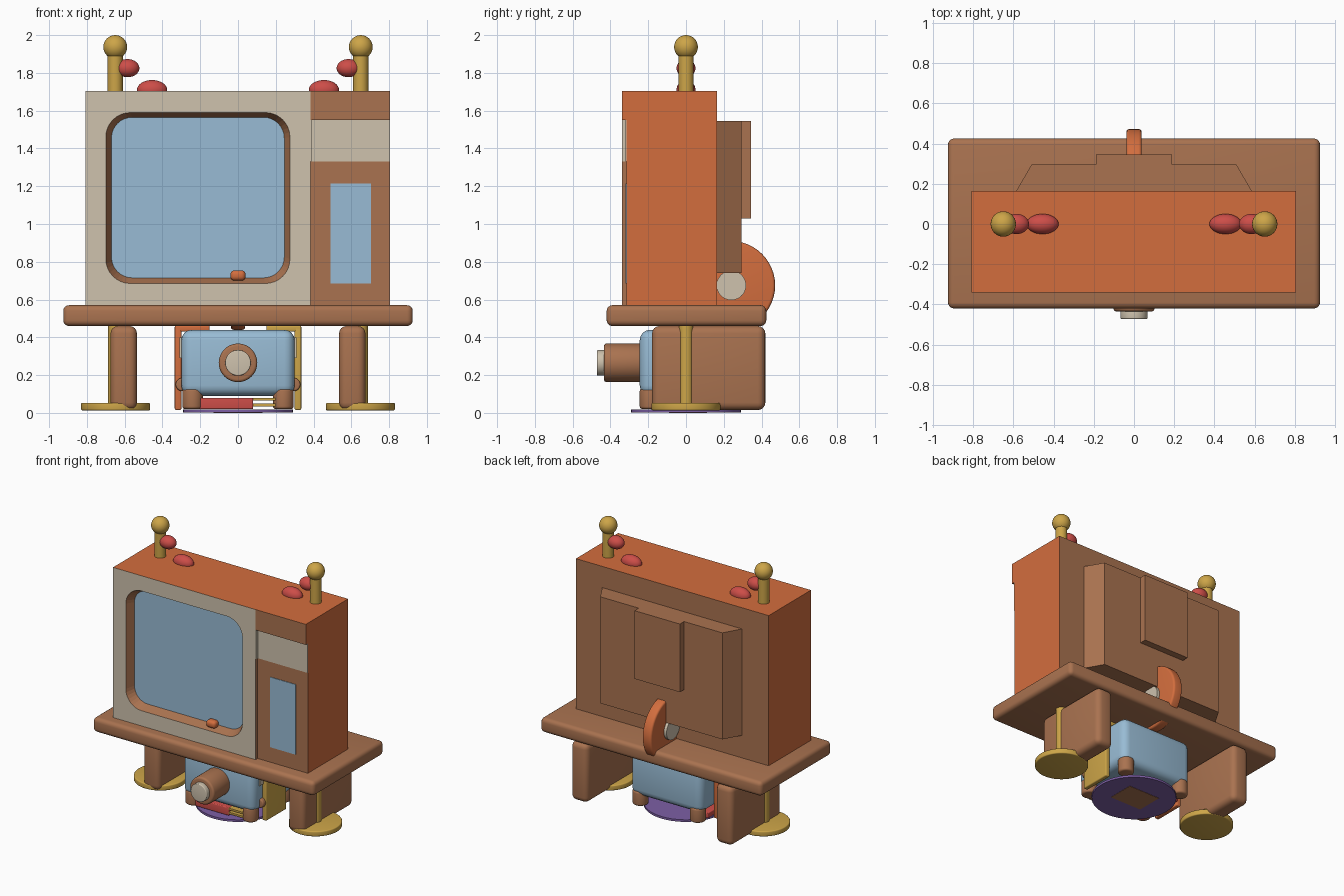
import bpy, bmesh, math
from mathutils import Matrix, Vector

cube = bpy.data.objects.get("Cube")
if cube:
    bpy.data.objects.remove(cube, do_unlink=True)


def material(name, rgb):
    m = bpy.data.materials.new(name)
    m.use_nodes = True
    m.diffuse_color = (*rgb, 1)
    m.node_tree.nodes["Principled BSDF"].inputs["Base Color"].default_value = (*rgb, 1)
    return m


brown = material("wood brown", (.40, .17, .08))
orange = material("burnt orange", (.65, .155, .048))
beige = material("warm beige", (.62, .54, .42))
blue = material("soft blue", (.315, .50, .66))
gold = material("brass gold", (.61, .376, .065))
red = material("coral red", (.61, .075, .065))
purple = material("dusty purple", (.205, .114, .376))


def finish(name, bm, mats, rule=None, smooth=True):
    bmesh.ops.recalc_face_normals(bm, faces=bm.faces)
    if rule:
        for f in bm.faces:
            f.material_index = rule(f)
    me = bpy.data.meshes.new(name)
    bm.to_mesh(me)
    bm.free()
    for m in mats:
        me.materials.append(m)
    ob = bpy.data.objects.new(name, me)
    bpy.context.collection.objects.link(ob)
    if smooth:
        bpy.ops.object.select_all(action='DESELECT')
        ob.select_set(True)
        bpy.context.view_layer.objects.active = ob
        bpy.ops.object.shade_smooth_by_angle(angle=math.radians(40))
    return ob


def box(name, xs, ys, zs, mats, bevel=0, rule=None):
    """Box from its ranges along each axis, with optional rounded edges."""
    bm = bmesh.new()
    spans = (xs, ys, zs)
    size = Matrix.Diagonal([b - a for a, b in spans] + [1])
    centre = Matrix.Translation([(a + b) / 2 for a, b in spans])
    bmesh.ops.create_cube(bm, size=1, matrix=centre @ size)
    if bevel:
        bmesh.ops.bevel(bm, geom=bm.edges[:], offset=bevel, segments=4,
                        profile=.5, affect='EDGES')
    return finish(name, bm, mats, rule, smooth=bevel > 0)


def cylinder(name, start, end, radius, mat, bevel=0):
    """Cylinder between two points, with optional rounded rims."""
    a, b = Vector(start), Vector(end)
    turn = (b - a).to_track_quat('Z', 'Y').to_matrix().to_4x4()
    bm = bmesh.new()
    bmesh.ops.create_cone(bm, cap_ends=True, segments=48, radius1=radius, radius2=radius,
                          depth=(b - a).length, matrix=Matrix.Translation((a + b) / 2) @ turn)
    if bevel:
        rims = [e for e in bm.edges if any(len(f.verts) > 4 for f in e.link_faces)]
        bmesh.ops.bevel(bm, geom=rims, offset=bevel, segments=4, profile=.5, affect='EDGES')
    return finish(name, bm, [mat])


def ellipsoid(name, centre, radii, mat):
    bm = bmesh.new()
    bmesh.ops.create_uvsphere(bm, u_segments=32, v_segments=16, radius=1,
                              matrix=Matrix.Translation(centre) @ Matrix.Diagonal((*radii, 1)))
    return finish(name, bm, [mat])


def rounded_loop(bm, x0, x1, z0, z1, r, y, steps=8):
    """Ring of vertices; with r = 0 each corner is a stack of coincident points."""
    ring = []
    corners = ((x1 - r, z1 - r), (x0 + r, z1 - r), (x0 + r, z0 + r), (x1 - r, z0 + r))
    for i, (cx, cz) in enumerate(corners):
        for k in range(steps + 1):
            a = math.pi / 2 * (i + k / steps)
            ring.append(bm.verts.new((cx + r * math.cos(a), y, cz + r * math.sin(a))))
    return ring


# Tabletop
box("tabletop", (-.925, .925), (-.42, .425), (.46, .57), [brown], .03)

# Cabinet shell, with a wooden back
box("cabinet", (-.807, .805), (-.27, .165), (.57, 1.705), [orange, brown],
    rule=lambda f: int(f.normal.y > .5))


# Screen surround: front face, sloping rim and recessed screen
bm = bmesh.new()
rings = [rounded_loop(bm, -.807, .385, .57, 1.705, 0, -.27),
         rounded_loop(bm, -.807, .385, .57, 1.705, 0, -.34),
         rounded_loop(bm, -.70, .275, .685, 1.59, .13, -.34),
         rounded_loop(bm, -.67, .245, .715, 1.565, .11, -.28)]
for ra, rb in zip(rings, rings[1:]):
    for i in range(len(ra)):
        j = (i + 1) % len(ra)
        bm.faces.new((ra[i], ra[j], rb[j], rb[i]))
bm.faces.new(rings[-1])
bmesh.ops.remove_doubles(bm, verts=bm.verts[:], dist=.0005)


def surround_colour(f):
    c = f.calc_center_median()
    if all(abs(v.co.y + .34) < .001 for v in f.verts):
        return 1
    if all(abs(v.co.y + .28) < .001 for v in f.verts):
        return 3
    if c.x < -.8 or c.z > 1.7:
        return 0
    return 2


finish("screen_surround", bm, [orange, beige, brown, blue], surround_colour, smooth=False)
box("screen_button", (-.04, .04), (-.335, -.275), (.70, .755), [orange], .022)


# Control panel: set back below an overhanging header
def panel_colour(f):
    return int(f.normal.x > .5 or f.normal.z > .5)


box("control_panel", (.385, .805), (-.315, -.27), (.57, 1.55), [brown, orange], rule=panel_colour)
box("panel_header", (.385, .805), (-.34, -.27), (1.55, 1.705), [brown, orange], rule=panel_colour)
box("panel_band", (.385, .805), (-.319, -.314), (1.33, 1.55), [beige])
box("panel_band_return", (.384, .389), (-.34, -.315), (1.33, 1.55), [beige])
box("panel_window", (.49, .705), (-.319, -.314), (.685, 1.215), [blue])

# Rear housing with tapered sides, and a raised cover
bm = bmesh.new()
profile = [(-.585, .165), (.585, .165), (.51, .295), (-.51, .295)]
base = bm.faces.new([bm.verts.new((x, y, .74)) for x, y in profile])
top = bmesh.ops.extrude_face_region(bm, geom=[base])
bmesh.ops.translate(bm, vec=(0, 0, .805),
                    verts=[v for v in top["geom"] if isinstance(v, bmesh.types.BMVert)])
finish("rear_housing", bm, [brown], smooth=False)
box("rear_cover", (-.19, .19), (.29, .345), (1.03, 1.545), [brown])

# Rear wheel and its hub
cylinder("rear_wheel", (-.038, .237, .675), (.038, .237, .675), .235, orange, .015)
cylinder("wheel_hub", (-.06, .24, .675), (.06, .24, .675), .078, beige)

# Aerials, berries on top, stands and side boards
for side, s in (("left", 1), ("right", -1)):
    cylinder(side + "_aerial", (s * .65, 0, 1.69), (s * .65, 0, 1.93), .04, gold)
    ellipsoid(side + "_aerial_ball", (s * .65, 0, 1.937), (.063, .063, .063), gold)
    ellipsoid(side + "_upper_berry", (s * .585, 0, 1.825), (.063, .05, .048), red)
    ellipsoid(side + "_lower_berry", (s * .455, 0, 1.71), (.08, .05, .052), red)
    box(side + "_leg_board", sorted((s * .535, s * .675)), (-.18, .42), (.015, .46), [brown], .04)
    cylinder(side + "_stand_pole", (s * .65, 0, .04), (s * .65, 0, .47), .038, gold)
    cylinder(side + "_stand_base", (s * .648, 0, .013), (s * .648, 0, .053), .183, gold, .008)

    # Brackets holding the lower unit
    metal = gold if s > 0 else orange
    box(side + "_bracket_side", sorted((s * .30, s * .335)), (-.14, .10), (.015, .455), [metal], .008)
    box(side + "_bracket_top", sorted((s * .15, s * .335)), (-.14, .10), (.43, .462), [metal], .008)
    cylinder(side + "_bracket_knob", (s * .295, -.17, .15), (s * .295, -.12, .15), .035, brown, .01)
    box(side + "_bracket_clip", sorted((s * .285, s * .31)), (-.18, -.13), (.29, .40), [beige])

    # Feet of the lower unit
    for end, y in (("front", -.19), ("back", .2)):
        cylinder(side + "_" + end + "_foot", (s * .24, y, .02), (s * .24, y, .13), .055, brown, .015)

# Lower unit with its lens
box("lower_unit", (-.30, .30), (-.245, .25), (.09, .44), [blue], .055)
cylinder("lens_barrel", (0, -.23, .265), (0, -.435, .265), .102, brown, .015)
cylinder("lens_glass", (0, -.43, .265), (0, -.472, .265), .068, beige, .006)

# Rug and the slabs lying on it
cylinder("rug", (0, 0, .002), (0, 0, .018), .29, purple)
box("rug_patch", (-.13, .13), (-.09, .11), (0, .005), [brown])
box("front_slab", (-.265, .08), (-.225, -.10), (.02, .08), [red], .006)
box("side_slab", (-.28, -.19), (-.08, .14), (.02, .06), [red], .006)
for i in range(2):
    z = .035 + i * .03
    box("brass_rail_%d" % (i + 1), (.08, .20), (-.225, -.15), (z, z + .014), [gold])
